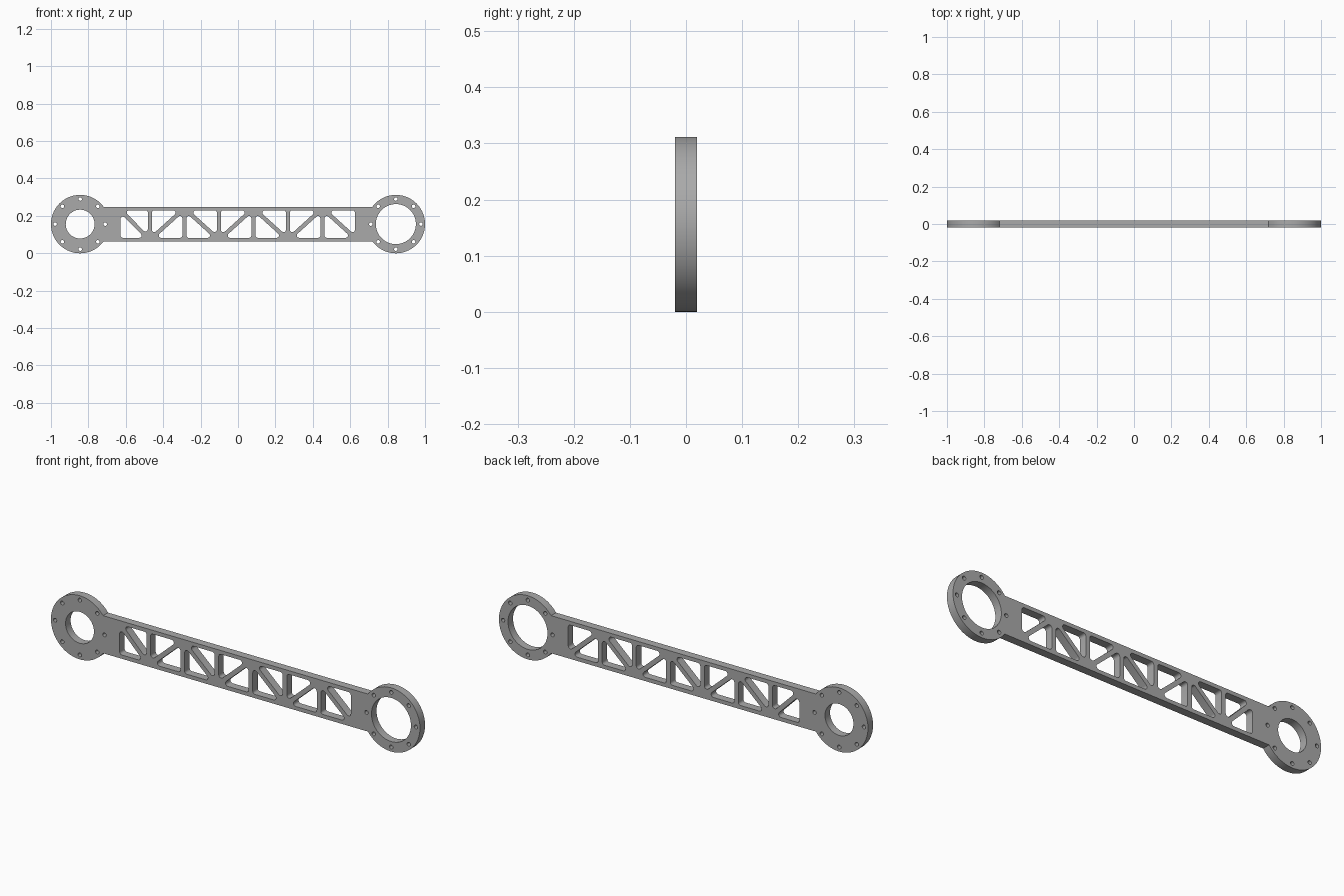
import bpy, bmesh
from math import sin, cos, pi, acos, asin
from mathutils import Vector

if "Cube" in bpy.data.objects:
    bpy.data.objects.remove(bpy.data.objects["Cube"], do_unlink=True)

MID_Z, HALF_THICK = 0.156, 0.0195
RING_X, RING_R, BOLT_R = 0.844, 0.156, 0.134
BEAM_H, WIN_H, STRUT = 0.092, 0.0735, 0.011   # half sizes

metal = bpy.data.materials.new("grey metal")
metal.use_nodes = True
colour = (0.4, 0.4, 0.4, 1)
metal.diffuse_color = colour
metal.node_tree.nodes["Principled BSDF"].inputs["Base Color"].default_value = colour


def arc(cx, cy, r, a0, a1, n):
    return [Vector((cx + r * cos(a0 + (a1 - a0) * i / n),
                    cy + r * sin(a0 + (a1 - a0) * i / n))) for i in range(n + 1)]


def circle(cx, cy, r, n):
    return arc(cx, cy, r, 0, 2 * pi, n)[:-1]


def rounded(corners, r, n=5):
    """Polygon with every corner replaced by a tangent arc."""
    pts = []
    for i, p in enumerate(corners):
        a = (corners[i - 1] - p).normalized()
        b = (corners[(i + 1) % len(corners)] - p).normalized()
        half = acos(a.dot(b)) / 2
        centre = p + (a + b).normalized() * r / sin(half)
        reach = r * cos(half) / sin(half)
        start, end = p + a * reach - centre, p + b * reach - centre
        sweep = pi - 2 * half
        for k in range(n + 1):
            t = k / n
            pts.append(centre + (start * sin((1 - t) * sweep)
                                 + end * sin(t * sweep)) / sin(sweep))
    return pts


# Outer outline: two round ends joined by a straight beam
meet = asin(BEAM_H / RING_R)
loops = [arc(RING_X, 0, RING_R, meet - pi, pi - meet, 72)
         + arc(-RING_X, 0, RING_R, meet, 2 * pi - meet, 72)]

# Bores and bolt circles
for cx, bore in ((-RING_X, 0.077), (RING_X, 0.107)):
    loops.append(circle(cx, 0, bore, 64))
    for k in range(8):
        a = k * pi / 4
        loops.append(circle(cx + BOLT_R * cos(a), BOLT_R * sin(a), 0.0095, 16))

# Truss windows: seven bays, each split by a diagonal of alternating slope
posts = [-0.471 + 0.1845 * i for i in range(6)]
lefts = [-0.628] + [x + STRUT for x in posts]
rights = [x - STRUT for x in posts] + [0.625]
for i, (x0, x1) in enumerate(zip(lefts, rights)):
    w, h = x1 - x0, 2 * WIN_H
    diag = (w * w + h * h) ** 0.5
    dx, dy = STRUT * diag / h, STRUT * diag / w
    slope = -1 if i % 2 == 0 else 1
    mid = (x0 + x1) / 2
    for side in (1, -1):
        # right-angled corner, then the two corners along the diagonal
        sx, sy = side * -slope, side
        corner = Vector((mid + sx * w / 2, sy * WIN_H))
        loops.append(rounded([corner, corner - Vector((sx * (w - dx), 0)),
                              corner - Vector((0, sy * (h - dy)))], 0.0125))

# Fill the outline with its holes and extrude it to a plate
curve = bpy.data.curves.new("plate_outline", 'CURVE')
curve.dimensions = '2D'
curve.fill_mode = 'BOTH'
curve.extrude = HALF_THICK
for pts in loops:
    s = curve.splines.new('POLY')
    s.points.add(len(pts) - 1)
    for q, p in zip(s.points, pts):
        q.co = (p.x, p.y, 0, 1)
    s.use_cyclic_u = True
outline = bpy.data.objects.new("plate_outline", curve)
bpy.context.scene.collection.objects.link(outline)
mesh = bpy.data.meshes.new_from_object(
    outline.evaluated_get(bpy.context.evaluated_depsgraph_get()))
bpy.data.objects.remove(outline, do_unlink=True)

# Weld and stand the plate upright
bm = bmesh.new()
bm.from_mesh(mesh)
bmesh.ops.remove_doubles(bm, verts=bm.verts, dist=1e-5)
for v in bm.verts:
    x, y, z = v.co
    v.co = (x, -z, y + MID_Z)
bmesh.ops.recalc_face_normals(bm, faces=bm.faces)
bm.to_mesh(mesh)
bm.free()
mesh.materials.clear()
mesh.materials.append(metal)
for p in mesh.polygons:
    p.material_index = 0

plate = bpy.data.objects.new("truss_link_arm", mesh)
bpy.context.scene.collection.objects.link(plate)
bpy.context.view_layer.objects.active = plate
plate.select_set(True)
bpy.ops.object.shade_smooth_by_angle(angle=0.5)
